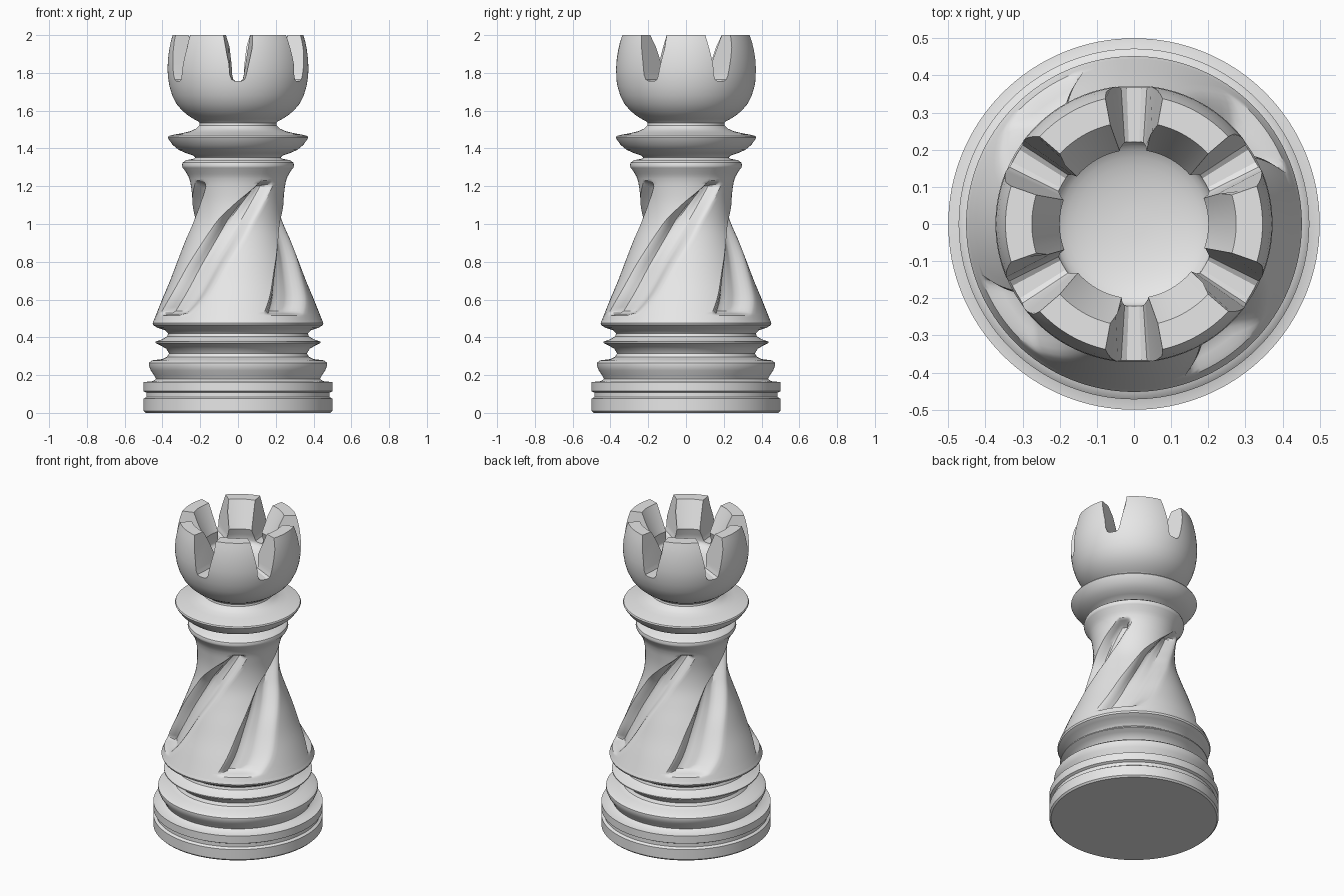
import bpy, bmesh, math
from math import sin, cos, radians, pi

if "Cube" in bpy.data.objects:
    bpy.data.objects.remove(bpy.data.objects["Cube"])

SEG = 128
stone = bpy.data.materials.new("light grey")
stone.diffuse_color = (0.8, 0.8, 0.8, 1)
stone.use_nodes = True
stone.node_tree.nodes["Principled BSDF"].inputs["Base Color"].default_value = stone.diffuse_color


def add_object(name, bm):
    bmesh.ops.recalc_face_normals(bm, faces=bm.faces)
    me = bpy.data.meshes.new(name)
    bm.to_mesh(me)
    bm.free()
    ob = bpy.data.objects.new(name, me)
    me.materials.append(stone)
    bpy.context.collection.objects.link(ob)
    return ob


def activate(ob):
    bpy.ops.object.select_all(action='DESELECT')
    ob.select_set(True)
    bpy.context.view_layer.objects.active = ob


def smooth(ob, angle=35):
    activate(ob)
    bpy.ops.object.shade_smooth_by_angle(angle=radians(angle))


def lathe(name, profile):
    """Revolve (radius, z) points; both ends close on the axis."""
    bm = bmesh.new()
    pts = [(0, profile[0][1])] + profile + [(0, profile[-1][1])]
    vs = [bm.verts.new((r, 0, z)) for r, z in pts]
    es = [bm.edges.new(p) for p in zip(vs, vs[1:])]
    bmesh.ops.spin(bm, geom=vs + es, cent=(0, 0, 0), axis=(0, 0, 1),
                   angle=2 * pi, steps=SEG, use_duplicate=False)
    bmesh.ops.remove_doubles(bm, verts=bm.verts, dist=1e-5)
    return add_object(name, bm)


def interp(table, z, col=1):
    """Smooth interpolation of one column of a table keyed by height."""
    if z <= table[0][0]:
        return table[0][col]
    for i in range(len(table) - 1):
        a, b = table[i], table[i + 1]
        if z <= b[0]:
            p, q = table[max(i - 1, 0)], table[min(i + 2, len(table) - 1)]
            h, t = b[0] - a[0], (z - a[0]) / (b[0] - a[0])
            m0 = (b[col] - p[col]) / (b[0] - p[0]) * h
            m1 = (q[col] - a[col]) / (q[0] - a[0]) * h
            return ((2*t**3 - 3*t*t + 1) * a[col] + (t**3 - 2*t*t + t) * m0
                    + (3*t*t - 2*t**3) * b[col] + (t**3 - t*t) * m1)
    return table[-1][col]


# Stepped base with its ring mouldings
smooth(lathe("base", [
    (.49, 0), (.50, .01), (.50, .075), (.485, .085), (.485, .107), (.50, .115), (.50, .163),
    (.45, .168), (.435, .18), (.445, .20), (.462, .225), (.472, .25), (.472, .265),
    (.455, .278), (.40, .285), (.375, .297), (.365, .315), (.38, .34), (.41, .357),
    (.437, .37), (.437, .377), (.40, .39), (.375, .405), (.37, .42), (.385, .437),
    (.425, .45), (.448, .464), (.452, .475), (.446, .49), (.435, .51)]))

# Trunk with four spiral grooves; mesh columns follow the groove edges
radius = [(.49, .446), (.52, .434), (.6, .402), (.7, .36), (.8, .322), (.9, .284),
          (1.0, .252), (1.1, .241), (1.2, .249), (1.25, .262), (1.28, .28), (1.30, .293)]
# height, left and right groove edge in degrees
edges = [(.52, 198, 234), (.6, 204, 245), (.8, 218, 262), (1.0, 241, 288),
         (1.1, 264, 304), (1.2, 292, 317), (1.23, 297, 316)]
GROOVE = [0, .06, .12, .18, .25, .35, .45, .55, .65, .75, .82, .88, .94, 1]
LAND = 12
DEPTH = .065


def ease(t):
    t = min(1, max(0, t))
    return t * t * (3 - 2 * t)


bm = bmesh.new()
heights = [.49, .505, .515, .52, .525, .53, .54] + [.56 + .02 * i for i in range(32)]
heights += [1.19, 1.2, 1.21, 1.22, 1.225, 1.23, 1.24, 1.25, 1.265, 1.28, 1.29, 1.30]
rings = []
for z in heights:
    ring, r = [], interp(radius, z)
    left, right = interp(edges, z, 1), interp(edges, z, 2)
    ends = ease((z - .515) / .02) * ease((1.23 - z) / .03)
    for k in range(4):
        for u in GROOVE:
            cut = DEPTH * ends * ease(u / .22) * ease((1 - u) / .4)
            a = radians(left + (right - left) * u + 90 * k)
            ring.append(((r - cut) * cos(a), (r - cut) * sin(a), z))
        for j in range(1, LAND):
            a = radians(right + (left + 90 - right) * j / LAND + 90 * k)
            ring.append((r * cos(a), r * sin(a), z))
    rings.append([bm.verts.new(p) for p in ring])
for lo, hi in zip(rings, rings[1:]):
    for i in range(len(lo)):
        j = (i + 1) % len(lo)
        bm.faces.new((lo[i], lo[j], hi[j], hi[i]))
bm.faces.new(rings[0][::-1])
bm.faces.new(rings[-1])
smooth(add_object("spiral_trunk", bm), 30)

# Neck ring and wide collar
smooth(lathe("collar", [
    (.28, 1.285), (.293, 1.298), (.297, 1.31), (.293, 1.325), (.275, 1.338), (.235, 1.345),
    (.225, 1.352), (.235, 1.362), (.275, 1.375), (.315, 1.393), (.345, 1.418), (.365, 1.445),
    (.372, 1.458), (.368, 1.466), (.34, 1.473), (.29, 1.482), (.25, 1.492), (.222, 1.505),
    (.205, 1.522), (.203, 1.535), (.21, 1.545)]))

# Cup-shaped head, hollowed by a funnel and a shallow dish
outer = [(.20, 1.53), (.21, 1.543), (.235, 1.556), (.265, 1.575), (.295, 1.60), (.325, 1.635),
         (.348, 1.68), (.363, 1.73), (.371, 1.78), (.373, 1.82), (.371, 1.87), (.365, 1.92),
         (.356, 1.965), (.346, 2.0)]
inner = [(.275, 2.0), (.20, 1.84), (.212, 1.80), (.222, 1.76)]
dish = [(.222 * cos(t), 1.76 - .07 * sin(t)) for t in [i * pi / 20 for i in range(1, 10)]]
head = lathe("battlement_head", outer + inner + dish)

# Six tapered, round-bottomed notches
bm = bmesh.new()
for k in range(6):
    a = radians(30 + 60 * k)
    loops = []
    for d, top, low in ((.15, .042, .026), (.45, .098, .05)):
        half = [(low * .45, 1.757), (low * .8, 1.766), (low, 1.79), (top, 2.0),
                (top + (top - low) * .24, 2.05)]
        shape = half + [(-w, z) for w, z in reversed(half)]
        loops.append([bm.verts.new((d * cos(a) - w * sin(a), d * sin(a) + w * cos(a), z))
                      for w, z in shape])
    n = len(loops[0])
    for i in range(n):
        j = (i + 1) % n
        bm.faces.new((loops[0][i], loops[0][j], loops[1][j], loops[1][i]))
    bm.faces.new(loops[0][::-1])
    bm.faces.new(loops[1])
cutter = add_object("notch_cutter", bm)
cutter.hide_render = True

mod = head.modifiers.new("notches", 'BOOLEAN')
mod.operation, mod.solver, mod.object = 'DIFFERENCE', 'EXACT', cutter
activate(head)
bpy.ops.object.modifier_apply(modifier=mod.name)
bpy.data.objects.remove(cutter)
smooth(head, 30)
